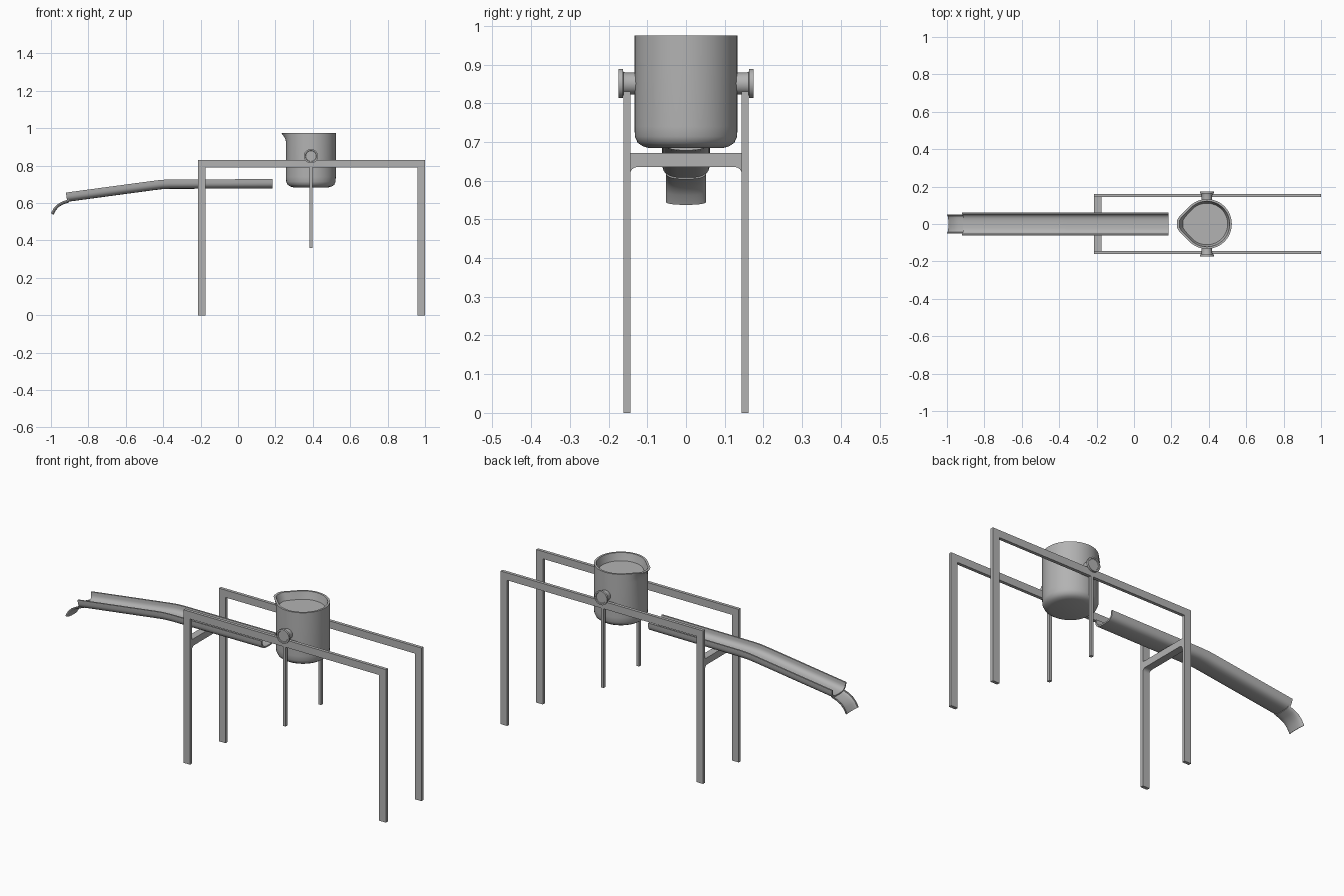
import bpy, bmesh
from math import sin, cos, pi, radians, atan2
from mathutils import Matrix, Vector

cube = bpy.data.objects.get("Cube")
if cube:
    bpy.data.objects.remove(cube, do_unlink=True)

GREY = (0.45, 0.45, 0.45, 1)
mat = bpy.data.materials.new("plain_grey_metal")
mat.use_nodes = True
mat.diffuse_color = GREY
mat.node_tree.nodes["Principled BSDF"].inputs["Base Color"].default_value = GREY


def finish(name, bm, smooth=False):
    bmesh.ops.recalc_face_normals(bm, faces=bm.faces)
    mesh = bpy.data.meshes.new(name)
    bm.to_mesh(mesh)
    bm.free()
    mesh.materials.append(mat)
    ob = bpy.data.objects.new(name, mesh)
    bpy.context.collection.objects.link(ob)
    if smooth:
        bpy.ops.object.select_all(action='DESELECT')
        ob.select_set(True)
        bpy.context.view_layer.objects.active = ob
        bpy.ops.object.shade_smooth_by_angle(angle=radians(35))
    return ob


def extrude_outline(name, points, offset):
    """Solid from a flat outline pushed along an offset vector."""
    bm = bmesh.new()
    face = bm.faces.new([bm.verts.new(p) for p in points])
    new = bmesh.ops.extrude_face_region(bm, geom=[face], use_keep_orig=True)["geom"]
    verts = [v for v in new if isinstance(v, bmesh.types.BMVert)]
    bmesh.ops.translate(bm, verts=verts, vec=Vector(offset))
    return finish(name, bm)


def loft(name, rings):
    """Skin closed rings of equal length and cap both ends."""
    bm = bmesh.new()
    loops = [[bm.verts.new(p) for p in ring] for ring in rings]
    n = len(loops[0])
    for a, b in zip(loops, loops[1:]):
        for i in range(n):
            j = (i + 1) % n
            bm.faces.new((a[i], a[j], b[j], b[i]))
    bm.faces.new(loops[0])
    bm.faces.new(loops[-1])
    return finish(name, bm, smooth=True)


# Two portal frames, each with a thin hanging rod
X0, X1, TOP, BAR = -0.215, 1.0, 0.83, 0.04
THICK, INNER = 0.017, 0.144
POT_X = 0.39
outline = [(X0, 0), (X0, TOP), (X1, TOP), (X1, 0), (X1 - BAR, 0),
           (X1 - BAR, TOP - BAR), (X0 + BAR, TOP - BAR), (X0 + BAR, 0)]
for side, s in (("right", -1), ("left", 1)):
    extrude_outline(side + "_frame", [(x, s * INNER, z) for x, z in outline],
                    (0, s * THICK, 0))
    rod = [(POT_X + a * 0.008, s * INNER + s * (b + 1) * THICK / 2, 0.36)
           for a, b in ((-1, -1), (1, -1), (1, 1), (-1, 1))]
    extrude_outline(side + "_rod", rod, (0, 0, TOP - 0.02 - 0.36))

# Cross bar with filleted corners below
half = [(INNER, 0.672), (INNER, 0.617)]
for i in range(1, 7):
    t = i / 6 * pi / 2
    half.append((INNER - 0.018 * (1 - cos(t)), 0.617 + 0.018 * sin(t)))
bar = half + [(-y, z) for y, z in reversed(half)]
extrude_outline("cross_bar", [(X0, y, z) for y, z in bar], (BAR, 0, 0))


# Open channels: a thin rounded U swept along stations (x, z of rim, tilt)
def channel(name, stations, width, depth, wall, power, steps=14):
    section = []
    for w, d, order in ((width, depth, 1), (width - wall, depth - wall, -1)):
        arc = []
        for i in range(steps + 1):
            t = pi * i / steps
            c, s = cos(t), max(sin(t), 0)
            arc.append((w * abs(c) ** power * (1 if c > 0 else -1), d * s ** power))
        section += arc[::order]
    rings = []
    for x, z, tilt in stations:
        t = radians(tilt)
        rings.append([(x + d * sin(t), y, z - d * cos(t)) for y, d in section])
    return loft(name, rings)


channel("pouring_trough",
        [(0.185, 0.728, 0), (-0.36, 0.726, 0), (-0.41, 0.724, 3),
         (-0.46, 0.718, 7), (-0.92, 0.656, 8)],
        0.062, 0.05, 0.008, 0.62)
channel("trough_lip",
        [(-0.905, 0.620, 10), (-0.94, 0.608, 20), (-0.965, 0.594, 32),
         (-0.985, 0.573, 48), (-1.0, 0.546, 58)],
        0.052, 0.016, 0.007, 0.8)


# Crucible: rings of (radius, height, spout amount)
def pot_ring(radius, z, spout, segs=48):
    ring = []
    lean = radians(45)
    for i in range(segs):
        a = 2 * pi * i / segs
        x, y = -cos(a), sin(a)
        phi = abs(atan2(y, -x))
        r = radius
        if phi < lean:
            beak = min(radius / cos(phi - lean), radius * 1.2 / cos(phi))
            r += (beak - radius) * spout
        ring.append((POT_X + r * x, r * y, z))
    return ring


profile = [(0.095, 0.684, 0), (0.112, 0.689, 0), (0.125, 0.698, 0),
           (0.132, 0.714, 0), (0.133, 0.74, 0), (0.133, 0.925, 0),
           (0.133, 0.945, 0.2), (0.133, 0.96, 0.55), (0.133, 0.975, 1),
           (0.122, 0.975, 1), (0.117, 0.955, 0.9), (0.111, 0.935, 0.8)]
loft("crucible", [pot_ring(*p) for p in profile])

# Trunnions: neck and flanged cap on both sides
for side, s in (("right", -1), ("left", 1)):
    steps = [(0.028, 0.12), (0.028, 0.155), (0.030, 0.162), (0.038, 0.163),
             (0.038, 0.174), (0.030, 0.174), (0.028, 0.171)]
    rings = [[(POT_X + r * cos(2 * pi * i / 24), s * y, 0.851 + r * sin(2 * pi * i / 24))
              for i in range(24)] for r, y in steps]
    loft(side + "_trunnion", rings)
